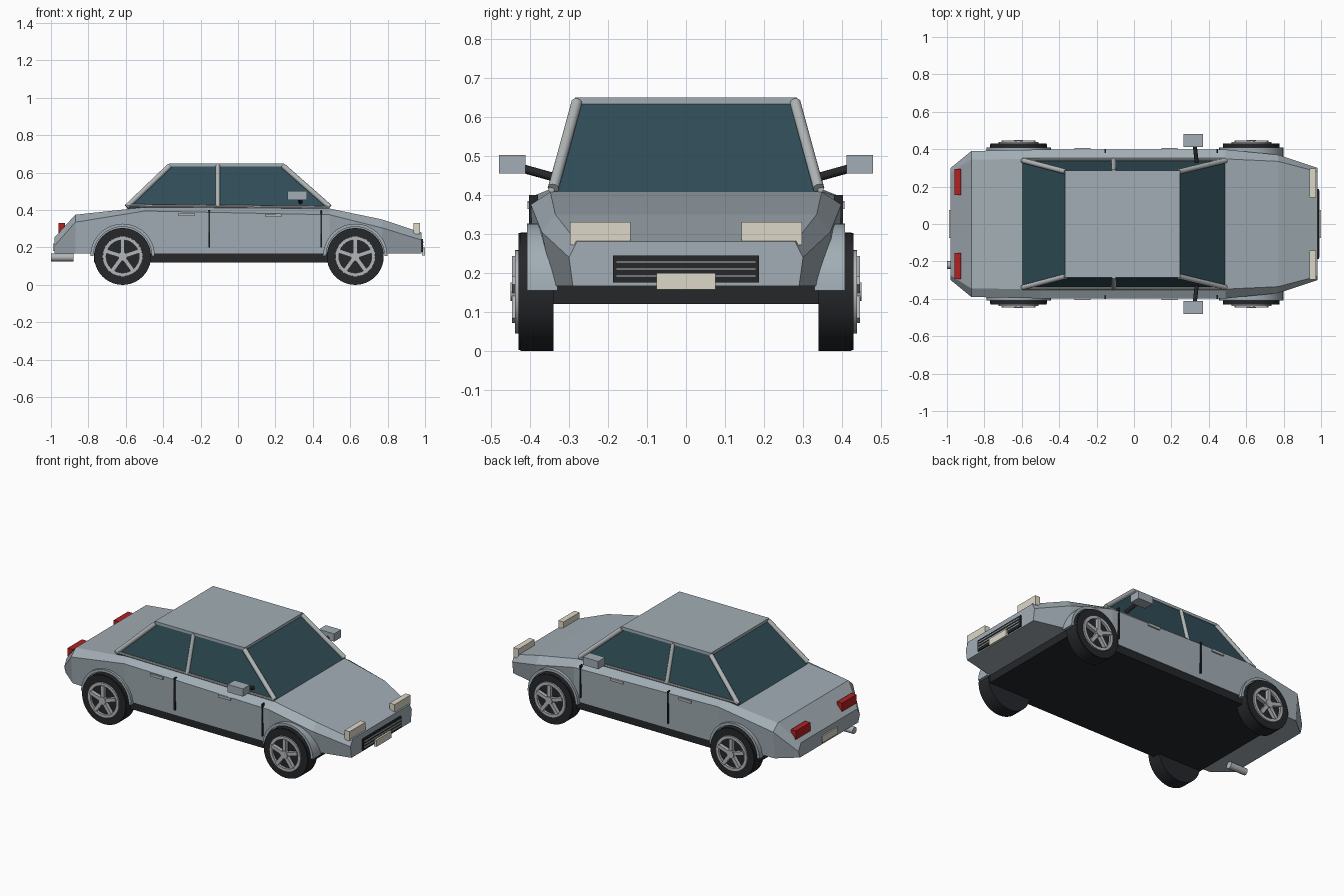
import bpy, bmesh
from math import pi, sin, cos
from mathutils import Vector

if "Cube" in bpy.data.objects:
    bpy.data.objects.remove(bpy.data.objects["Cube"])


def mat(name, c):
    m = bpy.data.materials.new(name)
    m.diffuse_color = (*c, 1)
    m.use_nodes = True
    m.node_tree.nodes["Principled BSDF"].inputs["Base Color"].default_value = m.diffuse_color
    return m


PAINT = mat("paint", (0.36, 0.42, 0.46))
GLASS = mat("glass", (0.03, 0.075, 0.095))
DARK = mat("rubber", (0.018, 0.02, 0.023))
METAL = mat("metal", (0.45, 0.47, 0.48))
RED = mat("red", (0.45, 0.015, 0.015))
CREAM = mat("cream", (0.72, 0.69, 0.58))


def make(name, verts, faces, m):
    me = bpy.data.meshes.new(name)
    me.from_pydata(verts, [], faces)
    bm = bmesh.new()
    bm.from_mesh(me)
    bmesh.ops.recalc_face_normals(bm, faces=bm.faces)
    bm.to_mesh(me)
    bm.free()
    me.materials.append(m)
    ob = bpy.data.objects.new(name, me)
    bpy.context.collection.objects.link(ob)
    return ob


def loft(name, rings, m, closed=False):
    n, k = len(rings[0]), len(rings)
    verts = [v for r in rings for v in r]
    faces = [[i * n + j, i * n + (j + 1) % n, (i + 1) % k * n + (j + 1) % n, (i + 1) % k * n + j]
             for i in range(k if closed else k - 1) for j in range(n)]
    if not closed:
        faces += [list(range(n)), list(range((k - 1) * n, k * n))]
    return make(name, verts, faces, m)


def box(name, x, y, z, m):
    return loft(name, [[(a, y[0], z[0]), (a, y[1], z[0]), (a, y[1], z[1]), (a, y[0], z[1])] for a in x], m)


def rod(name, a, b, r, m, n=12):
    a, b = Vector(a), Vector(b)
    q = (b - a).to_track_quat('Z', 'Y')
    ring = [q @ Vector((r * cos(2 * pi * i / n), r * sin(2 * pi * i / n), 0)) for i in range(n)]
    ob = loft(name, [[p + c for p in ring] for c in (a, b)], m)
    smooth(ob)
    return ob


def smooth(ob):
    bpy.context.view_layer.objects.active = ob
    ob.select_set(True)
    bpy.ops.object.shade_smooth_by_angle(angle=0.6)
    ob.select_set(False)


def arc_ring(name, x, z, r0, r1, y0, y1, m, full=True, n=32):
    rings = []
    for i in range(n if full else n + 1):
        a = (2 * pi if full else pi) * i / n
        rings.append([(x + r * cos(a), y, z + r * sin(a))
                      for r, y in ((r0, y0), (r1, y0), (r1, y1), (r0, y1))])
    ob = loft(name, rings, m, full)
    smooth(ob)


# Body shell: x, bottom half-width, shoulder half-width and z, top half-width and z
stations = [(-0.98, 0.285, 0.30, 0.21, 0.275, 0.255),
            (-0.87, 0.375, 0.39, 0.335, 0.345, 0.375),
            (-0.50, 0.39, 0.398, 0.395, 0.348, 0.415),
            (0.49, 0.39, 0.398, 0.375, 0.348, 0.408),
            (0.77, 0.34, 0.37, 0.305, 0.335, 0.35),
            (0.98, 0.29, 0.30, 0.24, 0.28, 0.28)]
loft("body", [[(x, -b, 0.167), (x, b, 0.167), (x, w, s), (x, t, h), (x, -t, h), (x, -w, s)]
              for x, b, w, s, t, h in stations], PAINT)
box("underbody", (-0.77, 0.77), (-0.385, 0.385), (0.12, 0.17), DARK)

# Cabin glass and roof
base = [(0.49, -0.34, 0.405), (0.49, 0.34, 0.405), (-0.595, 0.34, 0.405), (-0.595, -0.34, 0.405)]
top = [(0.24, -0.28, 0.637), (0.24, 0.28, 0.637), (-0.365, 0.28, 0.637), (-0.365, -0.28, 0.637)]
loft("cabin_glass", [base, top], GLASS)
box("roof", (-0.37, 0.245), (-0.285, 0.285), (0.633, 0.65), PAINT)
for a, b in zip(base, top):
    rod("corner_pillar", (a[0], a[1], a[2] + 0.012), b, 0.014, METAL)

# Grille, plates, exhaust
box("grille", (0.96, 0.988), (-0.187, 0.187), (0.175, 0.245), DARK)
for z in (0.192, 0.21, 0.228):
    box("grille_slat", (0.98, 0.992), (-0.18, 0.18), (z - 0.003, z + 0.003), METAL)
box("front_plate", (0.985, 1.0), (-0.075, 0.075), (0.158, 0.20), CREAM)
box("rear_plate", (-0.988, -0.975), (-0.075, 0.075), (0.18, 0.222), CREAM)
rod("exhaust", (-0.88, -0.22, 0.147), (-1.0, -0.22, 0.147), 0.021, METAL, 16)

for s in (-1, 1):
    # Lights
    box("headlight", (0.938, 0.973), (s * 0.142, s * 0.298), (0.272, 0.33), CREAM)
    box("tail_light", (-0.96, -0.925), (s * 0.155, s * 0.295), (0.277, 0.33), RED)

    # Side trim, middle pillar, door gaps and handles
    rod("window_sill", (-0.595, s * 0.345, 0.424), (0.49, s * 0.345, 0.414), 0.008, METAL, 8)
    rod("middle_pillar", (-0.108, s * 0.343, 0.415), (-0.108, s * 0.28, 0.64), 0.012, METAL)
    for x in (-0.155, 0.445):
        box("door_gap", (x - 0.004, x + 0.004), (s * 0.38, s * 0.402), (0.20, 0.40), DARK)
    for x, z in ((-0.275, 0.377), (0.19, 0.372)):
        box("door_handle", (x - 0.042, x + 0.042), (s * 0.385, s * 0.406), (z - 0.008, z + 0.008), METAL)

    # Wing mirrors
    rod("mirror_arm", (0.335, s * 0.33, 0.443), (0.325, s * 0.42, 0.468), 0.011, DARK)
    box("mirror", (0.265, 0.37), (s * 0.412, s * 0.48), (0.455, 0.503), PAINT)

    # Wheels and arches
    for x in (-0.617, 0.627):
        c = lambda y: (x, s * y, 0.152)
        rod("tyre", c(0.34), c(0.424), 0.152, DARK, 40)
        arc_ring("tyre_wall", x, 0.152, 0.108, 0.15, s * 0.42, s * 0.43, DARK)
        arc_ring("rim", x, 0.152, 0.088, 0.107, s * 0.415, s * 0.438, METAL)
        rod("hub", c(0.42), c(0.45), 0.024, METAL, 16)
        for k in range(5):
            a = 2 * pi * k / 5 + pi / 2
            d, e = Vector((cos(a), 0, sin(a))), Vector((-sin(a), 0, cos(a)))
            loft("spoke", [[Vector(c(y)) + d * r + e * w for y, w in
                            ((0.42, -0.011), (0.42, 0.011), (0.446, 0.011), (0.446, -0.011))]
                           for r in (0.0, 0.092)], METAL)
        arc_ring("wheel_arch", x, 0.155, 0.156, 0.172, s * 0.33, s * 0.408, PAINT, False, 20)
